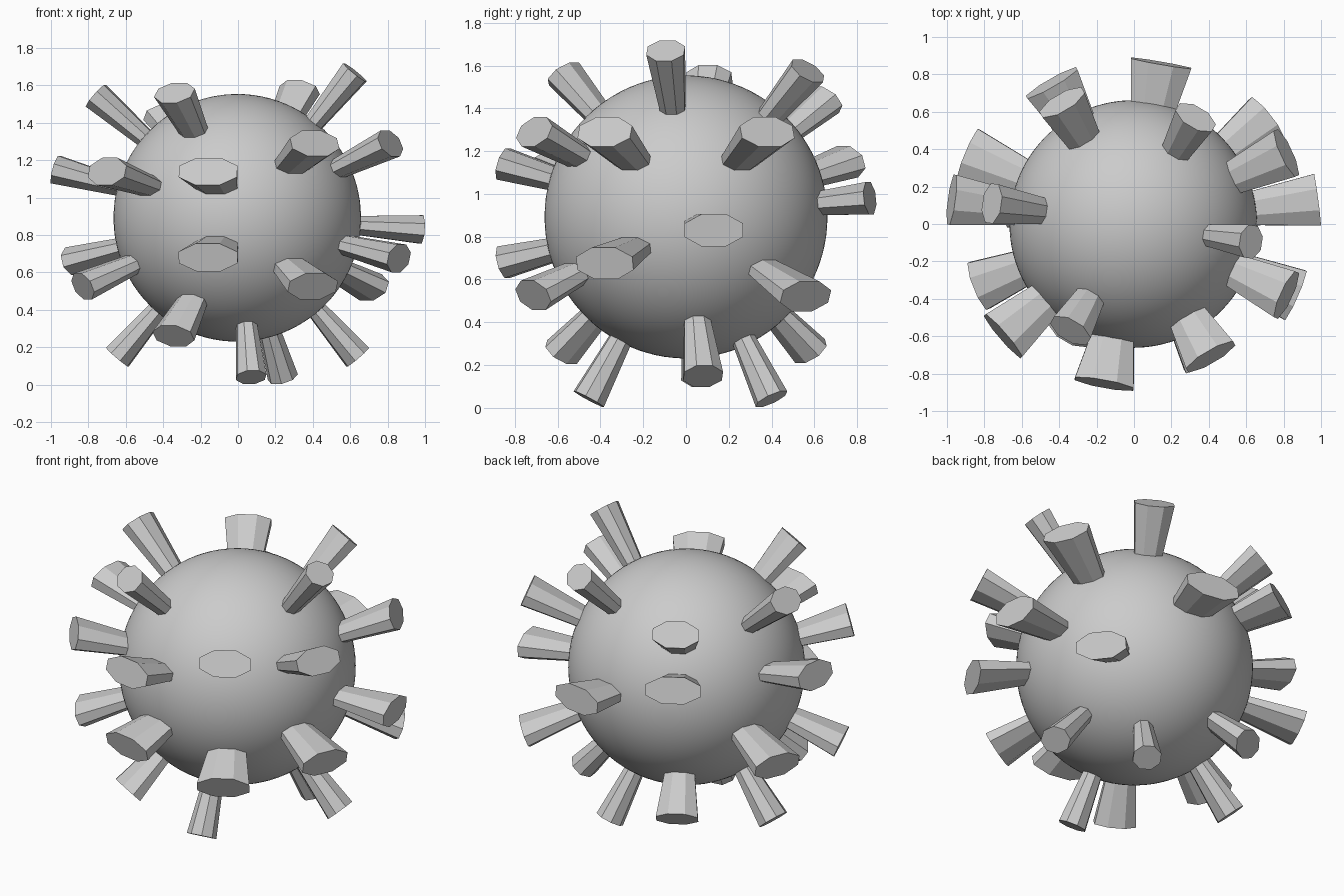
import bpy, bmesh, math
from mathutils import Vector

if "Cube" in bpy.data.objects:
    bpy.data.objects.remove(bpy.data.objects["Cube"])

CENTER = Vector((-0.004, 0, 0.892))
RADIUS = 0.662

# Round body
bpy.ops.mesh.primitive_ico_sphere_add(subdivisions=5, radius=RADIUS, location=CENTER)
body = bpy.context.object
body.name = "body"
bpy.ops.object.shade_smooth()

# Centres of the spike end caps
TIPS = [
    # upper front and sides
    (-0.34, -0.57, 1.56), (-0.70, -0.60, 1.14), (-0.16, -0.855, 1.14),
    (0.41, -0.71, 1.29), (0.815, -0.38, 1.29), (0.625, -0.095, 1.67),
    (-0.76, 0.11, 1.545), (-0.975, 0.13, 1.15), (0.815, 0.38, 1.29),
    # upper back
    (0.33, 0.57, 1.575), (-0.385, 0.65, 1.44), (-0.44, 0.755, 1.15),
    (0.145, 0.86, 0.98),
    # lower front and sides
    (-0.16, -0.855, 0.68), (0.40, -0.715, 0.525), (-0.345, -0.58, 0.26),
    (-0.83, -0.33, 0.525), (-0.885, 0.375, 0.66), (0.86, -0.38, 0.675),
    (0.98, 0.13, 0.83), (0.71, 0.56, 0.52), (0.64, 0.08, 0.147),
    (-0.645, 0.07, 0.147), (0.07, -0.455, 0.04),
    # lower back
    (0.24, 0.40, 0.04), (-0.345, 0.58, 0.265),
]


def spike(name, tip):
    """Flattened eight-sided stub flaring outward along a ray from the centre."""
    ray = Vector(tip) - CENTER
    length = ray.length
    out = ray.normalized()
    flat = Vector((out.x, out.y, 0))
    side = Vector((-out.y, out.x, 0)).normalized()
    up = out.cross(side)
    width = flat.length * (0.27 + 0.06 * abs(flat.normalized().y))
    thick = 0.152
    k = 0.5 / math.cos(math.pi / 8)
    root = RADIUS - 0.06
    bm = bmesh.new()
    rings = []
    for dist, scale in ((root, root / length * 1.02), (length, 1.0)):
        ring = []
        for i in range(8):
            a = math.pi / 8 + i * math.pi / 4
            p = out * dist + (side * math.cos(a) * width + up * math.sin(a) * thick) * k * scale
            ring.append(bm.verts.new(CENTER + p))
        rings.append(ring)
    a, b = rings
    for i in range(8):
        j = (i + 1) % 8
        bm.faces.new((a[i], a[j], b[j], b[i]))
    bm.faces.new(b)
    bm.faces.new(a[::-1])
    bmesh.ops.recalc_face_normals(bm, faces=bm.faces)
    mesh = bpy.data.meshes.new(name)
    bm.to_mesh(mesh)
    bm.free()
    bpy.context.collection.objects.link(bpy.data.objects.new(name, mesh))


# Spikes all around the body
for n, tip in enumerate(TIPS, 1):
    spike(f"spike_{n:02d}", tip)
